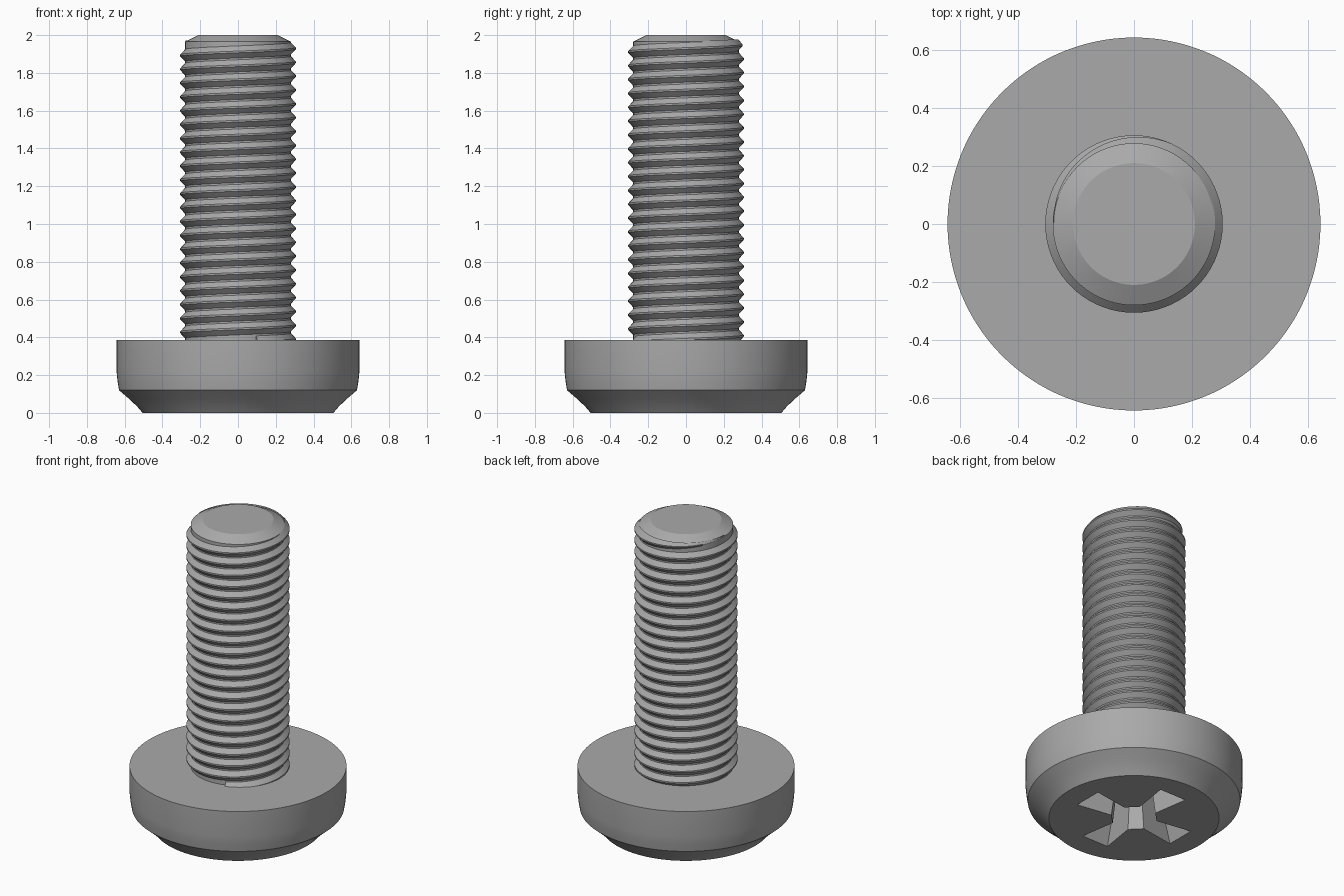
import bpy, bmesh
from math import sin, cos, pi, tau, radians

cube = bpy.data.objects.get("Cube")
if cube:
    bpy.data.objects.remove(cube, do_unlink=True)

steel = bpy.data.materials.new("grey steel")
steel.use_nodes = True
GREY = (0.4, 0.4, 0.4, 1)
steel.diffuse_color = GREY
steel.node_tree.nodes["Principled BSDF"].inputs["Base Color"].default_value = GREY


def finish(name, bm):
    bmesh.ops.recalc_face_normals(bm, faces=bm.faces)
    mesh = bpy.data.meshes.new(name)
    bm.to_mesh(mesh)
    bm.free()
    mesh.materials.append(steel)
    obj = bpy.data.objects.new(name, mesh)
    bpy.context.collection.objects.link(obj)
    return obj


def smooth(obj):
    bpy.ops.object.select_all(action='DESELECT')
    obj.select_set(True)
    bpy.context.view_layer.objects.active = obj
    bpy.ops.object.shade_smooth_by_angle(angle=radians(25))


def loft(name, rings):
    """Bridge closed rings of points and cap both ends."""
    bm = bmesh.new()
    loops = [[bm.verts.new(p) for p in ring] for ring in rings]
    n = len(loops[0])
    for a, b in zip(loops, loops[1:]):
        for i in range(n):
            j = (i + 1) % n
            bm.faces.new((a[i], a[j], b[j], b[i]))
    bm.faces.new(loops[0])
    bm.faces.new(loops[-1])
    return finish(name, bm)


def lathe(name, profile, segs=128):
    return loft(name, [[(r * cos(tau * i / segs), r * sin(tau * i / segs), z)
                        for i in range(segs)] for r, z in profile])


def cross(reach, half, inner, notch, z):
    """Four-armed outline with chamfered inner corners."""
    arm = [(inner, -notch), (reach, -half), (reach, half), (inner, notch)]
    pts = []
    for k in range(4):
        c, s = cos(k * pi / 2), sin(k * pi / 2)
        pts += [(x * c - y * s, x * s + y * c, z) for x, y in arm]
    return pts


# Head with a softly rounded side and a chamfered driving face
head = lathe("head", [(0.505, 0), (0.535, 0.035), (0.58, 0.077), (0.63, 0.12),
                      (0.638, 0.17), (0.643, 0.22), (0.643, 0.387)])

# Cross recess, tapering into the head
cutter = loft("recess_cutter", [cross(0.366, 0.097, 0.128, 0.06, -0.02),
                                cross(0.25, 0.07, 0.09, 0.045, 0.30)])
cutter.hide_render = True
cut = head.modifiers.new("recess", 'BOOLEAN')
cut.operation = 'DIFFERENCE'
cut.solver = 'EXACT'
cut.object = cutter
bpy.context.view_layer.objects.active = head
bpy.ops.object.modifier_apply(modifier=cut.name)
bpy.data.objects.remove(cutter, do_unlink=True)
smooth(head)

# Shank core with a chamfered tip
CORE = 0.28
smooth(lathe("shank", [(CORE, 0.37), (CORE, 1.965), (0.21, 2.0)]))

# Right-handed helical thread that fades out near the tip
PITCH, CREST, STEPS = 0.0733, 0.306, 72
END_Z = 1.966
turns = 22
rings = []
for i in range(turns * STEPS + 1):
    left = turns * STEPS - i
    angle = pi - tau * left / STEPS
    z = END_Z - PITCH * left / STEPS
    fade = min(1, left / (STEPS * 0.32))
    root = CORE - 0.003
    tip = root + (CREST - root) * fade
    w = PITCH * 0.48 * (0.15 + 0.85 * fade)
    if z - w < 0.34:
        continue
    section = [(root, -w), (tip, -w * 0.13), (tip, w * 0.13), (root, w)]
    rings.append([(r * cos(angle), r * sin(angle), z + dz) for r, dz in section])
smooth(loft("thread", rings))
